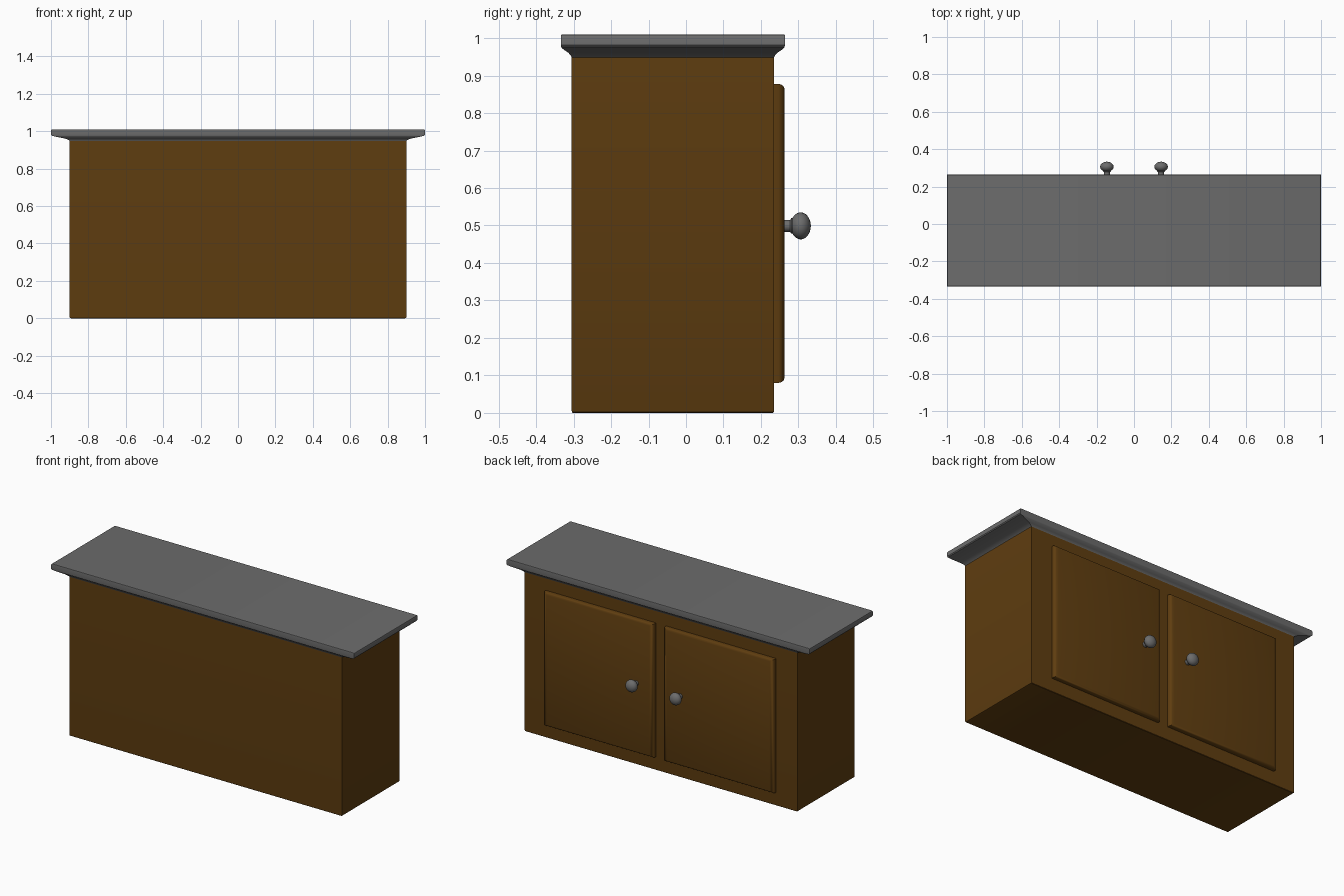
import bpy, bmesh, math

if "Cube" in bpy.data.objects:
    bpy.data.objects.remove(bpy.data.objects["Cube"])

CY = -0.035  # centre of the carcass in y


def material(name, rgb):
    m = bpy.data.materials.new(name)
    m.diffuse_color = (*rgb, 1)
    m.use_nodes = True
    m.node_tree.nodes["Principled BSDF"].inputs["Base Color"].default_value = m.diffuse_color
    return m


wood = material("brown_wood", (0.115, 0.047, 0.005))
grey = material("dark_grey", (0.15, 0.15, 0.15))


def finish(name, bm, mat, angle=30):
    bmesh.ops.recalc_face_normals(bm, faces=bm.faces[:])
    me = bpy.data.meshes.new(name)
    bm.to_mesh(me)
    bm.free()
    me.materials.append(mat)
    ob = bpy.data.objects.new(name, me)
    bpy.context.collection.objects.link(ob)
    bpy.ops.object.select_all(action='DESELECT')
    ob.select_set(True)
    bpy.context.view_layer.objects.active = ob
    bpy.ops.object.shade_smooth_by_angle(angle=math.radians(angle))
    return ob


def loft(rings):
    """Skin a list of equal-length point rings and cap both ends."""
    bm = bmesh.new()
    vs = [[bm.verts.new(p) for p in r] for r in rings]
    n = len(vs[0])
    for a, b in zip(vs, vs[1:]):
        for i in range(n):
            j = (i + 1) % n
            bm.faces.new((a[i], a[j], b[j], b[i]))
    bm.faces.new(vs[0])
    bm.faces.new(vs[-1])
    return bm


def box_ring_z(hx, hy, z):
    return [(sx * hx, CY + sy * hy, z)
            for sx, sy in ((-1, -1), (1, -1), (1, 1), (-1, 1))]


# Carcass with softened bottom edge
body = [(0.893, 0.267, 0), (0.898, 0.2695, 0.002), (0.9, 0.27, 0.006), (0.9, 0.27, 0.96)]
finish("cabinet_body", loft([box_ring_z(*r) for r in body]), wood)

# Countertop with flared underside moulding
top = [(0.9, 0.27, 0.948), (0.905, 0.272, 0.953), (0.925, 0.279, 0.961),
       (0.98, 0.295, 0.972), (0.996, 0.298, 0.976), (1.0, 0.299, 0.981),
       (1.0, 0.299, 1.003), (0.998, 0.2985, 1.008), (0.992, 0.297, 1.01)]
finish("countertop", loft([box_ring_z(*r) for r in top]), grey)

# Raised door panels with rounded front edges, and their knobs
knob = [(0.016, 0.255), (0.016, 0.278), (0.021, 0.281), (0.021, 0.284)]
for k in range(1, 12):
    a = math.radians(145 - k * 145 / 12)
    knob.append((0.036 * math.sin(a), 0.306 + 0.027 * math.cos(a)))
knob.append((0.002, 0.333))

for side, sx in (("left", -1), ("right", 1)):
    rings = []
    for ix, iz, y in ((0, 0, 0.225), (0, 0, 0.247), (0.004, 0.002, 0.254),
                      (0.012, 0.006, 0.260), (0.024, 0.014, 0.263)):
        x0, x1 = 0.033 + ix, 0.76 - ix
        z0, z1 = 0.08 + iz, 0.878 - iz
        rings.append([(sx * x, y, z) for x, z in ((x0, z0), (x1, z0), (x1, z1), (x0, z1))])
    finish(side + "_door", loft(rings), wood, 40)

    rings = [[(sx * 0.145 + r * math.cos(t * math.tau / 24), y,
               0.499 + r * math.sin(t * math.tau / 24)) for t in range(24)]
             for r, y in knob]
    finish(side + "_knob", loft(rings), grey, 40)
